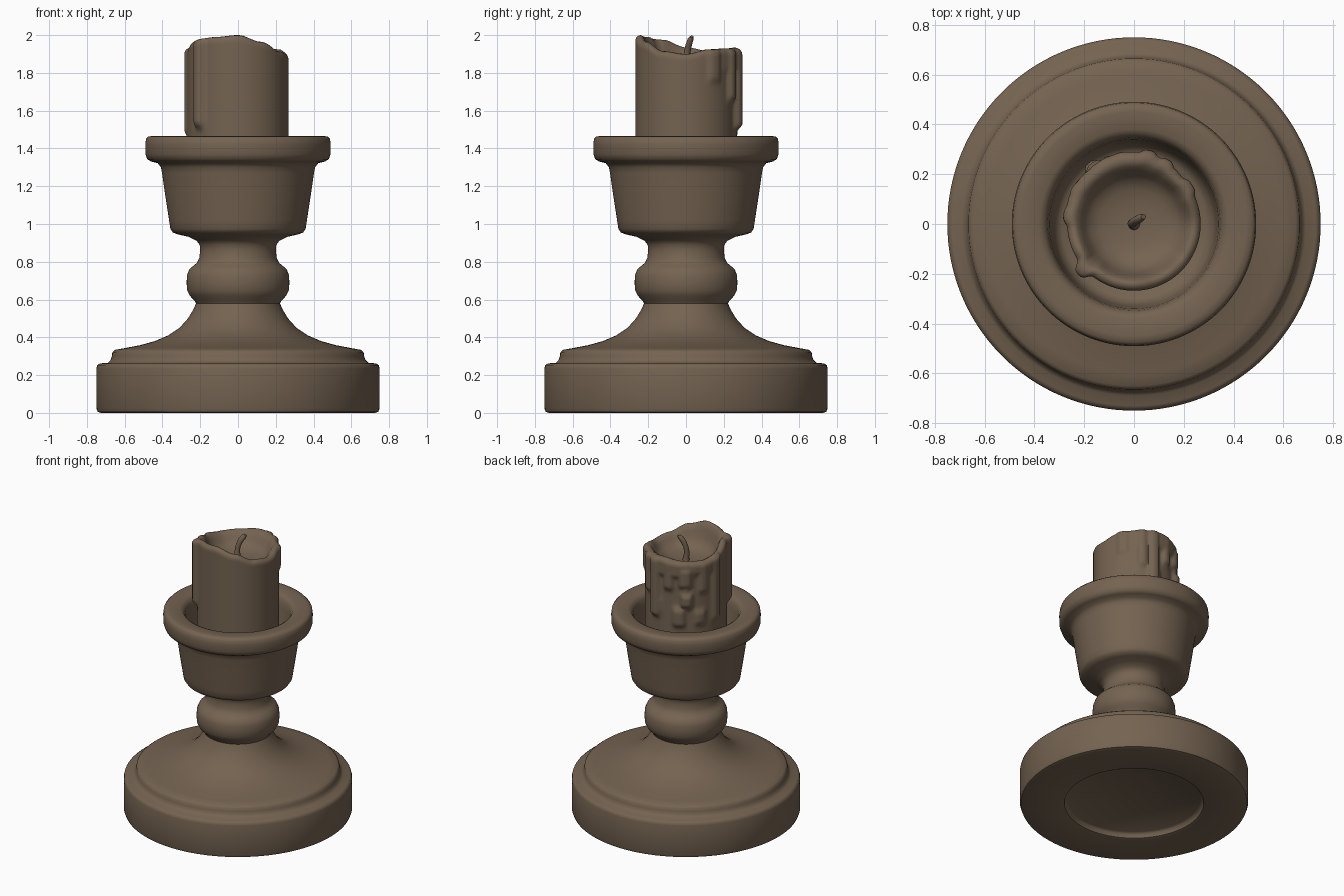
import bpy, math

brown = bpy.data.materials.new("warm brown")
brown.diffuse_color = (0.175, 0.125, 0.082, 1)


def make_rings(name, rings, cap_start=True, cap_end=True):
    """Skin a list of closed rings; the caps are fans to the ring centres."""
    n = len(rings[0])
    verts = [p for r in rings for p in r]
    faces = []
    for i in range(len(rings) - 1):
        for j in range(n):
            k = (j + 1) % n
            faces.append((i * n + j, i * n + k, (i + 1) * n + k, (i + 1) * n + j))
    for use, i in ((cap_start, 0), (cap_end, len(rings) - 1)):
        if use:
            c = [sum(p[a] for p in rings[i]) / n for a in range(3)]
            verts.append(c)
            for j in range(n):
                a, b = i * n + j, i * n + (j + 1) % n
                faces.append((b, a, len(verts) - 1) if i == 0 else (a, b, len(verts) - 1))
    me = bpy.data.meshes.new(name)
    me.from_pydata(verts, [], faces)
    ob = bpy.data.objects.new(name, me)
    bpy.context.collection.objects.link(ob)
    me.materials.append(brown)
    bpy.ops.object.select_all(action='DESELECT')
    ob.select_set(True)
    bpy.context.view_layer.objects.active = ob
    bpy.ops.object.shade_smooth_by_angle(angle=math.radians(50))
    return ob


# Turned holder: recessed foot, stepped base, stem with bead, flared cup
profile = [
    (0.435, 0.04), (0.45, 0.03), (0.457, 0.005), (0.47, 0.0), (0.725, 0.0), (0.743, 0.006),
    (0.75, 0.025), (0.75, 0.235), (0.745, 0.253), (0.73, 0.262), (0.69, 0.265),
    (0.675, 0.28), (0.668, 0.3), (0.665, 0.322), (0.65, 0.334), (0.6, 0.343),
    (0.52, 0.358), (0.44, 0.38), (0.37, 0.41), (0.31, 0.45), (0.265, 0.5),
    (0.235, 0.55), (0.222, 0.58), (0.232, 0.596), (0.255, 0.62), (0.27, 0.65),
    (0.272, 0.69), (0.27, 0.73), (0.258, 0.76), (0.235, 0.78), (0.217, 0.795),
    (0.205, 0.82), (0.2, 0.86), (0.203, 0.89), (0.22, 0.912), (0.26, 0.932),
    (0.315, 0.944), (0.345, 0.955), (0.358, 0.975), (0.365, 1.02), (0.385, 1.15),
    (0.402, 1.27), (0.408, 1.3), (0.425, 1.322), (0.46, 1.331), (0.48, 1.342),
    (0.49, 1.37), (0.491, 1.42), (0.487, 1.45), (0.475, 1.463), (0.45, 1.466),
    (0.38, 1.462), (0.36, 1.452), (0.347, 1.43), (0.34, 1.39), (0.33, 1.28),
    (0.318, 1.23), (0.29, 1.2)]
N = 128
make_rings("candle_holder", [[(r * math.cos(2 * math.pi * j / N), r * math.sin(2 * math.pi * j / N), z)
                              for j in range(N)] for r, z in profile])

# Candle: uneven melted rim height by angle (every 30 degrees from +x)
rim = [1.9, 1.925, 1.93, 1.935, 1.92, 1.915, 1.935, 1.975, 1.99, 2.0, 1.965, 1.915]


def rim_height(a):
    t = (math.degrees(a) % 360) / 30
    i = int(t)
    f = t - i
    f = f * f * (3 - 2 * f)
    return rim[i % 12] * (1 - f) + rim[(i + 1) % 12] * f


# Wax drips: angle, half width (degrees), top z, bottom z, thickness
drips = [
    (95, 42, 1.96, 1.83, 0.022), (145, 25, 1.93, 1.85, 0.016),
    (78, 8, 1.9, 1.53, 0.035), (62, 7, 1.9, 1.68, 0.025), (100, 7, 1.9, 1.74, 0.025),
    (124, 9, 1.85, 1.76, 0.03), (126, 8, 1.67, 1.62, 0.038), (125, 5, 1.9, 1.6, 0.018),
    (150, 7, 1.9, 1.72, 0.02), (172, 8, 1.9, 1.5, 0.018), (115, 9, 1.56, 1.48, 0.025),
    (145, 8, 1.54, 1.49, 0.018), (34, 8, 1.9, 1.78, 0.014), (222, 7, 1.99, 1.54, 0.035),
    (80, 9, 1.62, 1.56, 0.02)]


def drip(a, z):
    best = 0
    for ang, w, top, bot, thick in drips:
        d = (math.degrees(a) - ang + 180) % 360 - 180
        dz = max(0, z - top, bot - z)
        best = max(best, thick * math.exp(-(d / w) ** 4 - (dz / 0.03) ** 2))
    return best


rings = []
M = 160
angles = [2 * math.pi * j / M for j in range(M)]
for i in range(49):  # outer wall
    ring = []
    for a in angles:
        z = 1.2 + (rim_height(a) - 0.025 - 1.2) * i / 48
        r = 0.268 + drip(a, z)
        ring.append((r * math.cos(a), r * math.sin(a), z))
    rings.append(ring)
# rounded lip, then the melted bowl (radius, drop below rim, blend to bowl floor)
for r0, drop, k in [(0.262, 0.01, 0), (0.25, 0.002, 0), (0.238, 0, 0), (0.225, 0.006, 0.03),
                    (0.21, 0.01, 0.25), (0.195, 0.01, 0.55), (0.175, 0.005, 0.8),
                    (0.14, 0, 0.95), (0.09, 0, 1), (0.04, 0, 1)]:
    ring = []
    for a in angles:
        h = rim_height(a)
        r = r0 + drip(a, h - 0.025) * max(0, (r0 - 0.2) / 0.07)
        z = (h - drop) * (1 - k) + (1.83 - 0.02 * (1 - r0 / 0.2)) * k
        ring.append((r * math.cos(a), r * math.sin(a), z))
    rings.append(ring)
make_rings("candle", rings)

# Bent wick
path = [(0.0, 0.0, 1.79, 0.03), (0, 0.0, 1.825, 0.021), (-0.008, 0.002, 1.87, 0.018),
        (-0.004, 0.006, 1.91, 0.017), (0.01, 0.015, 1.95, 0.017),
        (0.027, 0.024, 1.978, 0.016), (0.038, 0.03, 1.992, 0.01)]
make_rings("wick", [[(x + r * math.cos(2 * math.pi * j / 16), y + r * math.sin(2 * math.pi * j / 16),
                      z - 0.5 * r * math.cos(2 * math.pi * j / 16) * (z > 1.93))
                     for j in range(16)] for x, y, z, r in path])
